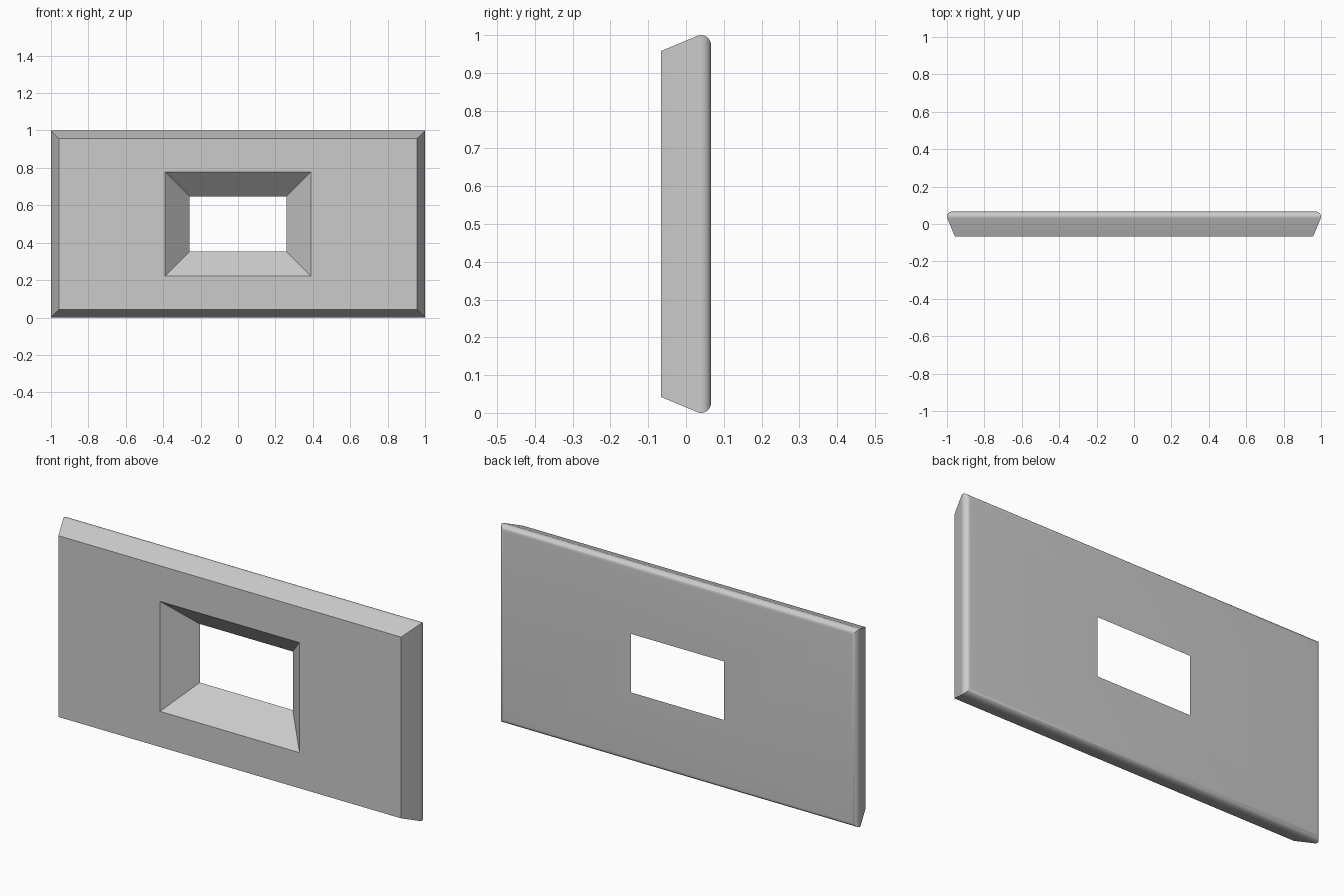
import bpy
import bmesh
import math

cube = bpy.data.objects.get("Cube")
if cube:
    bpy.data.objects.remove(cube, do_unlink=True)

# Plain grey surface
grey = bpy.data.materials.new("plain_grey")
grey.use_nodes = True
colour = (0.6, 0.6, 0.6, 1)
grey.diffuse_color = colour
grey.node_tree.nodes["Principled BSDF"].inputs["Base Color"].default_value = colour

FRONT, BACK = -0.066, 0.066
RADIUS, STEPS = 0.026, 10


def rectangle(bm, half_x, half_z, y):
    """One rectangular ring of vertices, centred on the panel."""
    return [bm.verts.new((sx * half_x, y, 0.5 + sz * half_z))
            for sx, sz in ((-1, -1), (1, -1), (1, 1), (-1, 1))]


bm = bmesh.new()

# Outer rim: sloped front chamfer running into a rounded back edge
rings = [rectangle(bm, 0.958, 0.458, FRONT)]
for i in range(STEPS + 1):
    angle = math.radians(113 * (1 - i / STEPS))
    inset = RADIUS * (1 - math.sin(angle))
    y = BACK - RADIUS * (1 - math.cos(angle))
    rings.append(rectangle(bm, 1 - inset, 0.5 - inset, y))

# Window opening: small at the back, splayed towards the front
rings.append(rectangle(bm, 0.26, 0.148, BACK))
rings.append(rectangle(bm, 0.39, 0.278, FRONT))

# Bridge every ring to the next, closing the front face last
for a, b in zip(rings, rings[1:] + rings[:1]):
    for i in range(4):
        j = (i + 1) % 4
        bm.faces.new((a[i], a[j], b[j], b[i]))
bmesh.ops.recalc_face_normals(bm, faces=bm.faces)

mesh = bpy.data.meshes.new("window_panel")
bm.to_mesh(mesh)
bm.free()
mesh.materials.append(grey)
panel = bpy.data.objects.new("window_panel", mesh)
bpy.context.collection.objects.link(panel)

# Smooth the rounded edge, keep the chamfers crisp
bpy.ops.object.select_all(action="DESELECT")
panel.select_set(True)
bpy.context.view_layer.objects.active = panel
bpy.ops.object.shade_smooth_by_angle(angle=math.radians(30))
